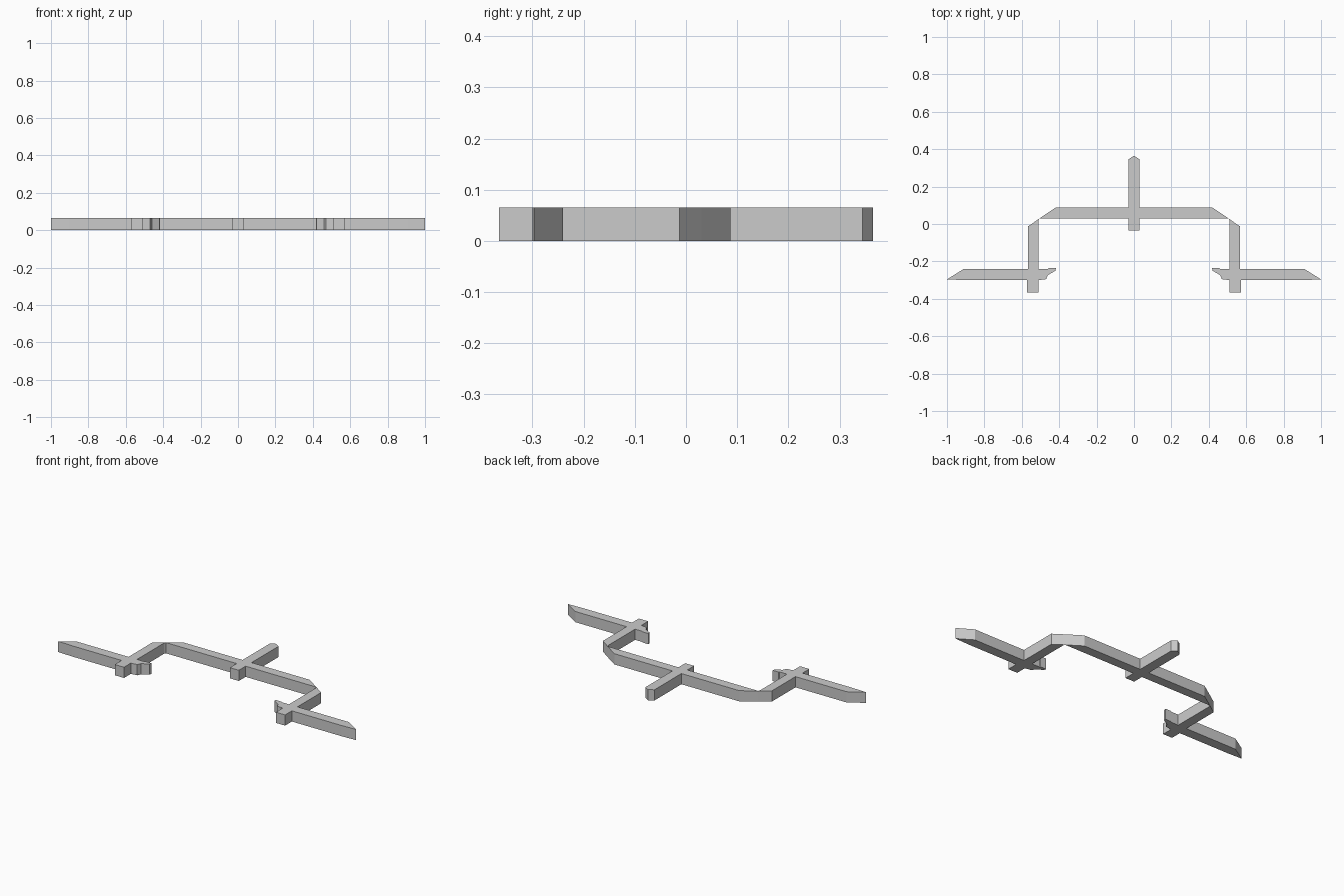
import bpy
import bmesh

HEIGHT = 0.065

cube = bpy.data.objects.get("Cube")
if cube:
    bpy.data.objects.remove(cube, do_unlink=True)

grey = bpy.data.materials.new("plain grey")
grey.use_nodes = True
grey.diffuse_color = (0.6, 0.6, 0.6, 1)
grey.node_tree.nodes["Principled BSDF"].inputs["Base Color"].default_value = (0.6, 0.6, 0.6, 1)


def extruded_plan(name, outline):
    """Raise a counter-clockwise plan outline into a solid and mirror it across x."""
    bm = bmesh.new()
    verts = [bm.verts.new((x, y, 0)) for x, y in outline]
    base = bm.faces.new(verts)
    top = bmesh.ops.extrude_face_region(bm, geom=[base], use_keep_orig=True)
    bmesh.ops.translate(bm, vec=(0, 0, HEIGHT),
                        verts=[v for v in top["geom"] if isinstance(v, bmesh.types.BMVert)])
    # Leave the cut on the mirror plane open so both halves join cleanly
    bmesh.ops.delete(bm, context="FACES",
                     geom=[f for f in bm.faces if all(abs(v.co.x) < 1e-6 for v in f.verts)])
    bmesh.ops.recalc_face_normals(bm, faces=bm.faces)
    if max(bm.faces, key=lambda f: f.calc_center_median().z).normal.z < 0:
        bmesh.ops.reverse_faces(bm, faces=bm.faces)
    mesh = bpy.data.meshes.new(name)
    bm.to_mesh(mesh)
    bm.free()
    mesh.materials.append(grey)
    obj = bpy.data.objects.new(name, mesh)
    bpy.context.collection.objects.link(obj)
    mirror = obj.modifiers.new("mirror", "MIRROR")
    mirror.use_clip = True
    return obj


# Back crossbar with its pointed central spine
extruded_plan("crossbar_and_spine", [
    (0, -0.035), (0.03, -0.035), (0.03, 0.03), (0.505, 0.03),
    (0.42, 0.087), (0.03, 0.087), (0.03, 0.345), (0, 0.365),
])

# Side arms with pointed outer wings and notched inner stubs
extruded_plan("side_arms_and_wings", [
    (0.51, -0.365), (0.572, -0.365), (0.572, -0.3), (0.905, -0.3),
    (1.0, -0.296), (0.91, -0.24), (0.567, -0.24), (0.567, -0.013),
    (0.505, 0.03), (0.51, 0.02), (0.51, -0.24), (0.46, -0.24),
    (0.455, -0.235), (0.417, -0.235), (0.42, -0.25), (0.46, -0.273),
    (0.47, -0.295), (0.51, -0.3),
])
